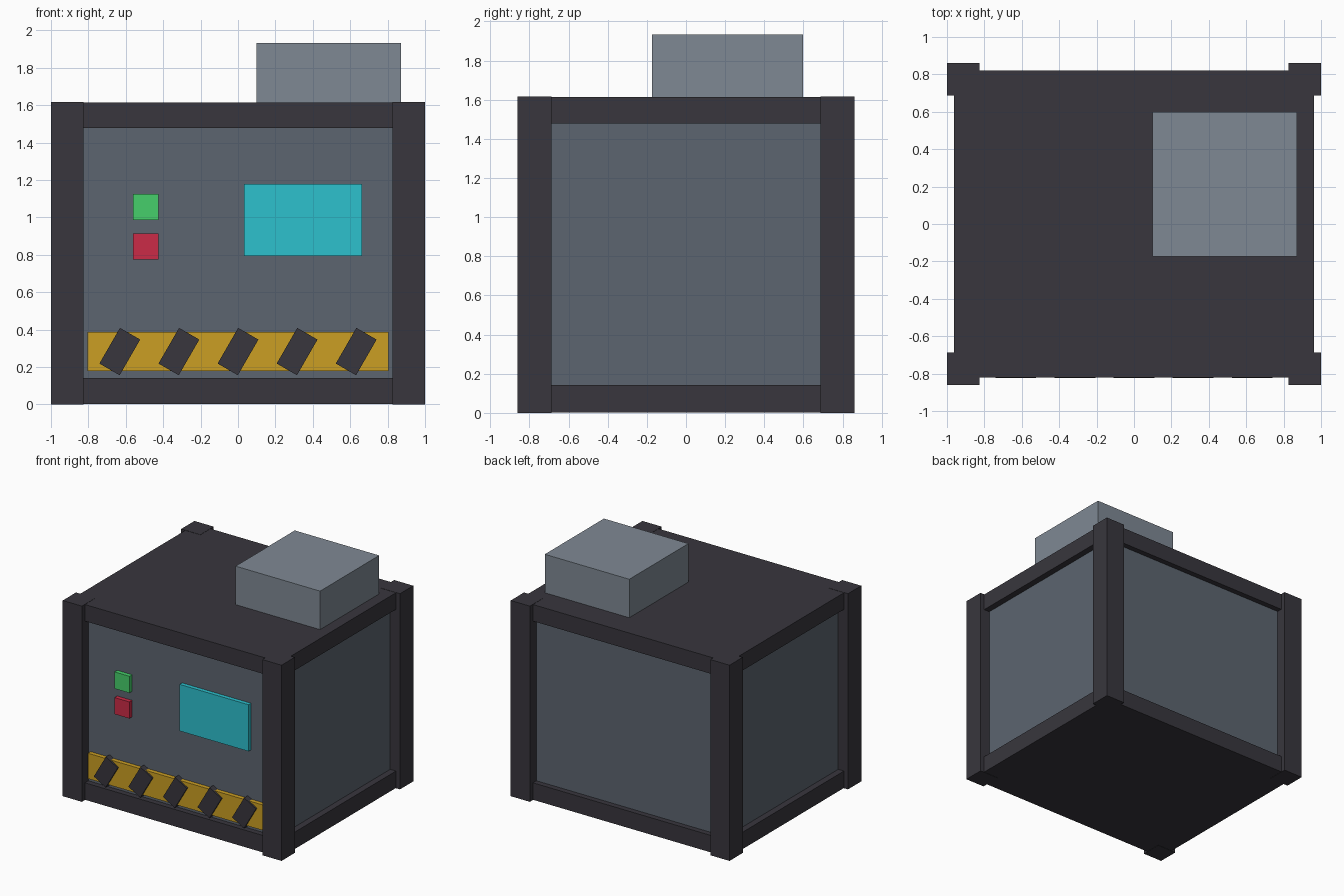
import bpy, math

if "Cube" in bpy.data.objects:
    bpy.data.objects.remove(bpy.data.objects["Cube"])


def srgb(h):
    """Hex colour to linear RGBA."""
    vals = [((h >> s) & 255) / 255 for s in (16, 8, 0)]
    return [v / 12.92 if v <= 0.04045 else ((v + 0.055) / 1.055) ** 2.4 for v in vals] + [1.0]


def material(name, h):
    m = bpy.data.materials.new(name)
    m.diffuse_color = srgb(h)
    m.use_nodes = True
    m.node_tree.nodes["Principled BSDF"].inputs["Base Color"].default_value = m.diffuse_color
    return m


DARK = material("dark frame", 0x38363D)
PANEL = material("slate panel", 0x5C6570)
GREY = material("light grey", 0x7F8994)
YELLOW = material("hazard yellow", 0xCB9F23)
CYAN = material("screen cyan", 0x2DC1CE)
GREEN = material("button green", 0x46CF6B)
RED = material("button red", 0xCB2B47)


def box(name, mat, x, y, z, tilt=0.0):
    """Box from (min, max) ranges, optionally tilted about the y axis."""
    c = [(a + b) / 2 for a, b in (x, y, z)]
    bpy.ops.mesh.primitive_cube_add(size=1, location=c, rotation=(0, tilt, 0))
    ob = bpy.context.object
    ob.name = name
    ob.scale = [b - a for a, b in (x, y, z)]
    ob.data.materials.append(mat)
    return ob


# recessed cabinet body
box("body", PANEL, (-0.91, 0.91), (-0.775, 0.775), (0.1, 1.52))

# base and top slabs
box("base_slab", DARK, (-0.963, 0.963), (-0.82, 0.82), (0.002, 0.142))
box("top_slab", DARK, (-0.963, 0.963), (-0.82, 0.82), (1.478, 1.615))

# corner posts
for sx, side in ((-1, "left"), (1, "right")):
    for sy, end in ((-1, "front"), (1, "back")):
        box(f"{end}_{side}_post", DARK, sorted((sx * 0.825, sx)),
            sorted((sy * 0.687, sy * 0.86)), (0, 1.617))

# roof unit
box("roof_vent_box", GREY, (0.10, 0.872), (-0.174, 0.598), (1.60, 1.933))

# control screen and buttons
box("screen", CYAN, (0.032, 0.662), (-0.808, -0.76), (0.795, 1.18))
box("green_button", GREEN, (-0.562, -0.426), (-0.81, -0.76), (0.987, 1.125))
box("red_button", RED, (-0.562, -0.426), (-0.81, -0.76), (0.776, 0.913))

# hazard strip with tilted dark stripes
box("hazard_strip", YELLOW, (-0.805, 0.805), (-0.81, -0.76), (0.178, 0.388))
for i in range(5):
    cx = (i - 2) * 0.316
    box(f"hazard_stripe_{i + 1}", DARK, (cx - 0.0625, cx + 0.0625),
        (-0.824, -0.77), (0.173, 0.393), math.radians(30))
